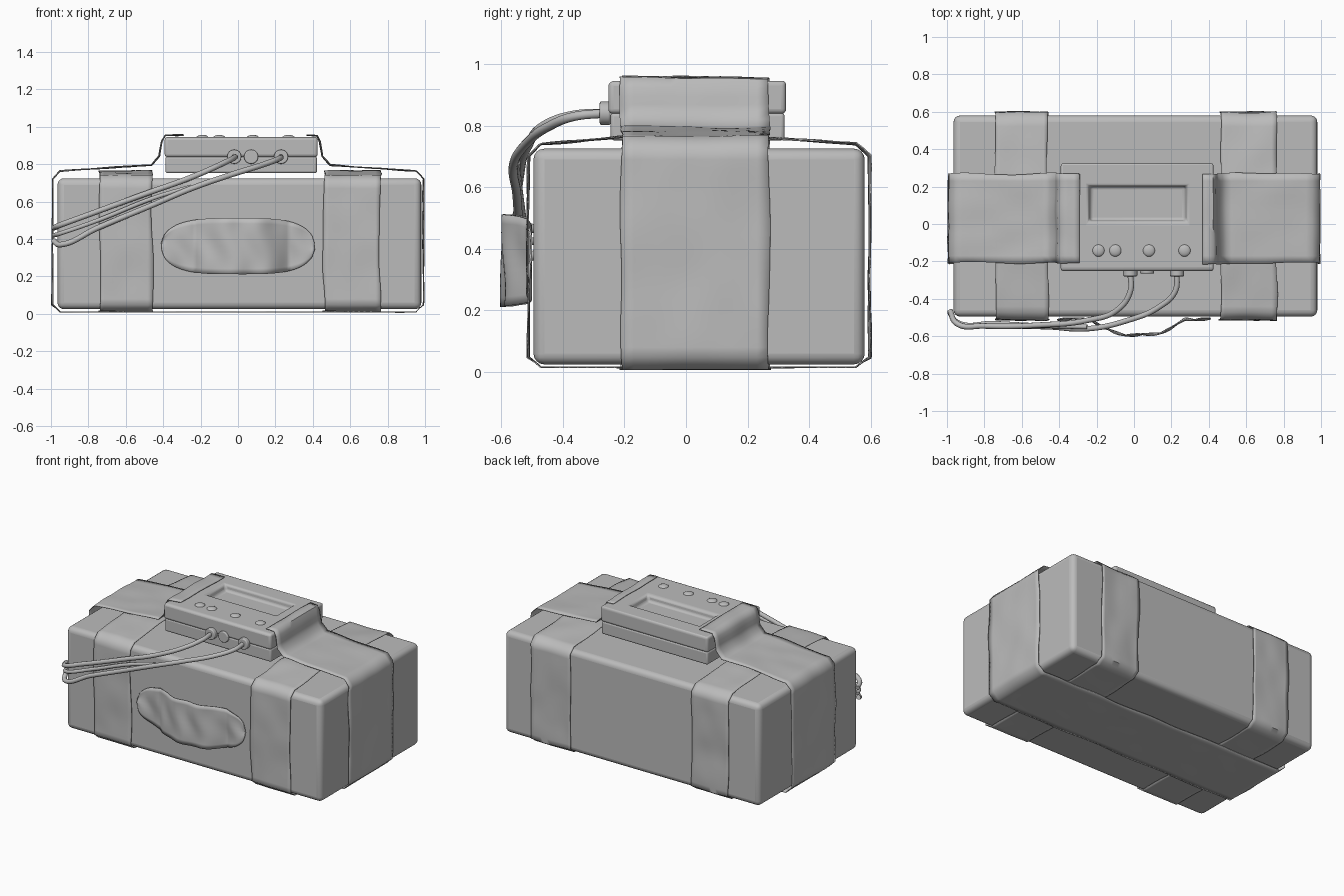
import bpy, bmesh, math
from mathutils import Vector, noise

old = bpy.data.objects.get("Cube")
if old:
    bpy.data.objects.remove(old)

GREY = (0.5, 0.5, 0.5, 1)
mat = bpy.data.materials.new("plain_grey")
mat.use_nodes = True
mat.diffuse_color = GREY
bsdf = next(n for n in mat.node_tree.nodes if n.type == 'BSDF_PRINCIPLED')
bsdf.inputs["Base Color"].default_value = GREY


def finish(name, bm, bevel=0, thick=0, angle=40):
    bmesh.ops.recalc_face_normals(bm, faces=bm.faces)
    me = bpy.data.meshes.new(name)
    bm.to_mesh(me)
    bm.free()
    me.materials.append(mat)
    ob = bpy.data.objects.new(name, me)
    bpy.context.collection.objects.link(ob)
    if thick:
        m = ob.modifiers.new("thickness", 'SOLIDIFY')
        m.thickness, m.offset = thick, 0
    if bevel:
        m = ob.modifiers.new("rounding", 'BEVEL')
        m.width, m.segments, m.limit_method = bevel, 4, 'ANGLE'
    bpy.ops.object.select_all(action='DESELECT')
    bpy.context.view_layer.objects.active = ob
    ob.select_set(True)
    bpy.ops.object.shade_smooth_by_angle(angle=math.radians(angle))
    return ob


def box_mesh(lo, hi):
    bm = bmesh.new()
    bmesh.ops.create_cube(bm, size=1)
    lo, hi = Vector(lo), Vector(hi)
    for v in bm.verts:
        v.co = (lo + hi) / 2 + v.co * (hi - lo)
    return bm


def resample(path, step=0.03):
    out = []
    for a, b in zip(path, path[1:]):
        a, b = Vector(a), Vector(b)
        n = max(1, round((b - a).length / step))
        out += [a.lerp(b, i / n) for i in range(n)]
    return out + [Vector(path[-1])]


def strap(name, path, lo, hi, place, amount):
    """Crumpled band: a path in a vertical plane, swept from lo to hi."""
    pts = resample(path)
    closed = (pts[0] - pts[-1]).length < 1e-4
    if closed:
        pts.pop()
    n, cols = len(pts), 12
    bm = bmesh.new()
    grid = []
    for i, p in enumerate(pts):
        a = pts[i - 1] if (closed or i) else p
        b = pts[(i + 1) % n] if (closed or i < n - 1) else p
        t = (b - a).normalized()
        out = Vector((t.y, -t.x))
        row = []
        for j in range(cols + 1):
            w = lo + (hi - lo) * j / cols
            if j in (0, cols):
                w += 0.012 * noise.noise(Vector((p.x * 4, p.y * 4, w)))
            f = 0.5 + 0.7 * noise.noise(Vector((p.x * 5, p.y * 5, w * 7)))
            q = p + out * amount * min(1, max(0, f)) * (0.3 if out.y < -0.5 else 1)
            row.append(bm.verts.new(place(q.x, w, q.y)))
        grid.append(row)
    for i in range(n if closed else n - 1):
        a, b = grid[i], grid[(i + 1) % n]
        for j in range(cols):
            bm.faces.new((a[j], a[j + 1], b[j + 1], b[j]))
    return finish(name, bm, thick=0.004, angle=60)


# Wrapped package
finish("package", box_mesh((-0.965, -0.495, 0.025), (0.98, 0.58, 0.725)), bevel=0.035)

# Two straps around the short way
cross = [(-0.47, 0.735), (-0.505, 0.7), (-0.508, 0.05), (-0.47, 0.017), (0.55, 0.017),
         (0.591, 0.05), (0.591, 0.7), (0.55, 0.735), (0.26, 0.757), (-0.2, 0.757), (-0.47, 0.735)]
for side, lo, hi in (("right", -0.74, -0.46), ("left", 0.46, 0.76)):
    strap(side + "_cross_strap", cross, lo, hi, lambda u, w, z: (w, u, z), 0.011)

# Long strap, tucked up both ends of the device
long_path = [(-0.29, 0.952), (-0.385, 0.948), (-0.4, 0.92), (-0.415, 0.84), (-0.46, 0.79),
             (-0.95, 0.758), (-0.984, 0.72), (-0.988, 0.05), (-0.95, 0.011), (0.95, 0.011),
             (0.986, 0.05), (0.986, 0.72), (0.95, 0.758), (0.49, 0.79), (0.445, 0.84),
             (0.432, 0.92), (0.42, 0.948), (0.365, 0.95)]
strap("long_strap", long_path, -0.21, 0.27, lambda u, w, z: (u, w, z), 0.011)

# Device: lower case, and upper case with a sunken display
finish("device_lower_case", box_mesh((-0.388, -0.245, 0.752), (0.422, 0.32, 0.842)), bevel=0.012)
bm = box_mesh((-0.392, -0.252, 0.838), (0.426, 0.325, 0.945))
top = max(bm.faces, key=lambda f: f.calc_center_median().z)
bmesh.ops.inset_region(bm, faces=[top], thickness=0.1)
for v in top.verts:
    v.co.x = 0.285 if v.co.x > 0 else -0.245
    v.co.y = 0.205 if v.co.y > 0.036 else 0.015
walls = bmesh.ops.extrude_face_region(bm, geom=[top])
floor = [g for g in walls["geom"] if isinstance(g, bmesh.types.BMVert)]
mid = Vector((0.02, 0.11, 0))
for v in floor:
    v.co.z -= 0.045
    v.co.xy = mid.xy + (v.co.xy - mid.xy) * 0.95
if top.is_valid:
    bmesh.ops.delete(bm, geom=[top], context='FACES_ONLY')
finish("device_upper_case", bm, bevel=0.016)

# Domed buttons on the top
for i, x in enumerate((-0.19, -0.1, 0.08, 0.27)):
    bm = bmesh.new()
    bmesh.ops.create_uvsphere(bm, u_segments=20, v_segments=10, radius=0.033)
    for v in bm.verts:
        v.co = Vector((x, -0.142, 0.942)) + Vector((v.co.x, v.co.y, v.co.z * 0.45))
    finish("button_%d" % (i + 1), bm, angle=60)

# Sockets on the device front
for i, (x, depth) in enumerate(((-0.02, 0.035), (0.07, 0.02), (0.23, 0.035))):
    bm = bmesh.new()
    bmesh.ops.create_cone(bm, cap_ends=True, segments=24, radius1=0.038, radius2=0.038, depth=depth)
    for v in bm.verts:
        v.co = Vector((x + v.co.x, -0.245 - depth / 2 + v.co.z, 0.84 + v.co.y))
    finish("socket_%d" % (i + 1), bm, bevel=0.006)


# Cables running to the right-hand front corner
def cable(name, pts, radius):
    cu = bpy.data.curves.new(name, 'CURVE')
    cu.dimensions = '3D'
    cu.bevel_depth, cu.bevel_resolution, cu.use_fill_caps = radius, 3, True
    sp = cu.splines.new('BEZIER')
    sp.bezier_points.add(len(pts) - 1)
    for bp, p in zip(sp.bezier_points, pts):
        bp.co = p
        bp.handle_left_type = bp.handle_right_type = 'AUTO'
    cu.materials.append(mat)
    bpy.context.collection.objects.link(bpy.data.objects.new(name, cu))


cable("upper_cable", [(-0.02, -0.26, 0.84), (-0.02, -0.36, 0.835), (-0.09, -0.46, 0.8),
                      (-0.25, -0.515, 0.73), (-0.5, -0.54, 0.64), (-0.8, -0.545, 0.53),
                      (-0.95, -0.53, 0.475), (-0.985, -0.46, 0.46)], 0.015)
cable("lower_cable", [(0.23, -0.26, 0.84), (0.22, -0.36, 0.83), (0.14, -0.44, 0.8),
                      (-0.05, -0.52, 0.74), (-0.25, -0.56, 0.67), (-0.45, -0.55, 0.585),
                      (-0.75, -0.54, 0.46), (-0.95, -0.525, 0.37), (-0.985, -0.47, 0.39)], 0.015)
cable("thin_cable", [(-0.25, -0.55, 0.68), (-0.45, -0.545, 0.62), (-0.75, -0.53, 0.5),
                     (-0.95, -0.52, 0.43), (-0.985, -0.46, 0.42)], 0.012)

# Rippled oval patch bulging from the front
bm = bmesh.new()
nx, nz = 60, 10
rows = []
for i in range(nx + 1):
    s = -0.998 + 1.996 * i / nx
    x = 0.41 * s
    half = 0.15 * (1 - abs(s) ** 3.5) ** 0.45
    bulge = 0.085 * max(0, 1 - abs((x - 0.02) / 0.25) ** 2.5)
    col = []
    for j in range(nz + 1):
        t = 2 * j / nz - 1
        fold = 0.007 * math.sin(34 * x + 1.2 * math.sin(2.5 * t))
        col.append(bm.verts.new((x, -0.509 - bulge + fold, 0.362 + half * t)))
    rows.append(col)
for a, b in zip(rows, rows[1:]):
    for j in range(nz):
        bm.faces.new((a[j], b[j], b[j + 1], a[j + 1]))
finish("front_patch", bm, thick=0.006, angle=60)
